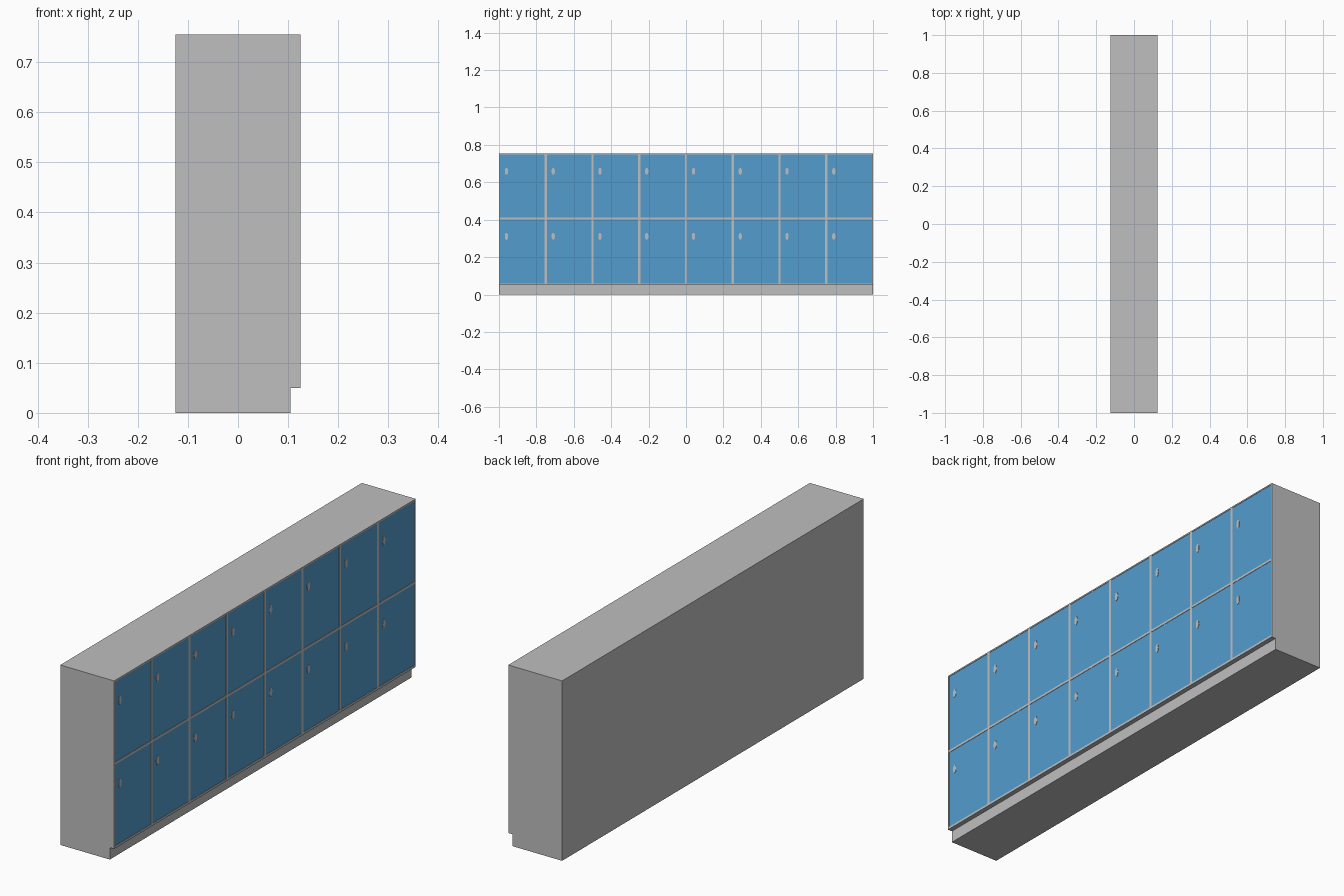
import bpy, bmesh, math

if "Cube" in bpy.data.objects:
    bpy.data.objects.remove(bpy.data.objects["Cube"])

def material(name, col):
    m = bpy.data.materials.new(name)
    m.diffuse_color = (*col, 1)
    m.use_nodes = True
    m.node_tree.nodes["Principled BSDF"].inputs["Base Color"].default_value = m.diffuse_color
    return m

GREY = material("light grey", (0.52, 0.52, 0.52))
BLUE = material("locker blue", (0.085, 0.335, 0.61))

COLS, W = 8, 0.25
GAP = 0.006                           # half the width of a frame bar
ROWS = [(0.06, 0.401), (0.411, 0.749)]
BACK, INNER, DOOR, FRONT = -0.125, 0.117, 0.1235, 0.125

def finish(name, bm, mat):
    bmesh.ops.recalc_face_normals(bm, faces=bm.faces)
    me = bpy.data.meshes.new(name)
    bm.to_mesh(me)
    bm.free()
    me.materials.append(mat)
    ob = bpy.data.objects.new(name, me)
    bpy.context.collection.objects.link(ob)
    return ob

def prism(name, pts, direction, mat):
    """Extrude a closed outline of 3D points."""
    bm = bmesh.new()
    f = bm.faces.new([bm.verts.new(p) for p in pts])
    r = bmesh.ops.extrude_face_region(bm, geom=[f])
    bmesh.ops.translate(bm, vec=direction,
                        verts=[v for v in r["geom"] if isinstance(v, bmesh.types.BMVert)])
    return finish(name, bm, mat)

def plate(name, x0, x1, y0, y1, z0, z1, mat):
    return prism(name, [(x0, y0, z0), (x0, y1, z0), (x0, y1, z1), (x0, y0, z1)],
                 (x1 - x0, 0, 0), mat)

def oval(name, x0, x1, y, z, ry, rz, mat, n=16):
    pts = [(x0, y + ry * math.cos(2 * math.pi * i / n),
            z + rz * math.sin(2 * math.pi * i / n)) for i in range(n)]
    return prism(name, pts, (x1 - x0, 0, 0), mat)

# carcass with recessed plinth
profile = [(BACK, 0), (0.105, 0), (0.105, 0.05), (INNER, 0.05), (INNER, 0.755), (BACK, 0.755)]
prism("carcass", [(x, -1, z) for x, z in profile], (0, 2, 0), GREY)

# front frame: rails between rows and stiles between columns
for name, z0, z1 in (("bottom_rail", 0.05, ROWS[0][0]),
                     ("middle_rail", ROWS[0][1], ROWS[1][0]),
                     ("top_rail", ROWS[1][1], 0.755)):
    plate(name, INNER, FRONT, -1, 1, z0, z1, GREY)
for i in range(COLS + 1):
    y = -1 + i * W
    for z0, z1 in ROWS:
        plate("stile", INNER, FRONT, max(-1, y - GAP), min(1, y + GAP), z0, z1, GREY)

# doors with a small oval lock each
for i in range(COLS):
    y = -1 + i * W
    for z0, z1 in ROWS:
        plate("door", INNER, DOOR, y + GAP, y + W - GAP, z0, z1, BLUE)
        oval("lock", DOOR - 0.002, FRONT, y + 0.04, z1 - 0.09, 0.009, 0.019, GREY)
